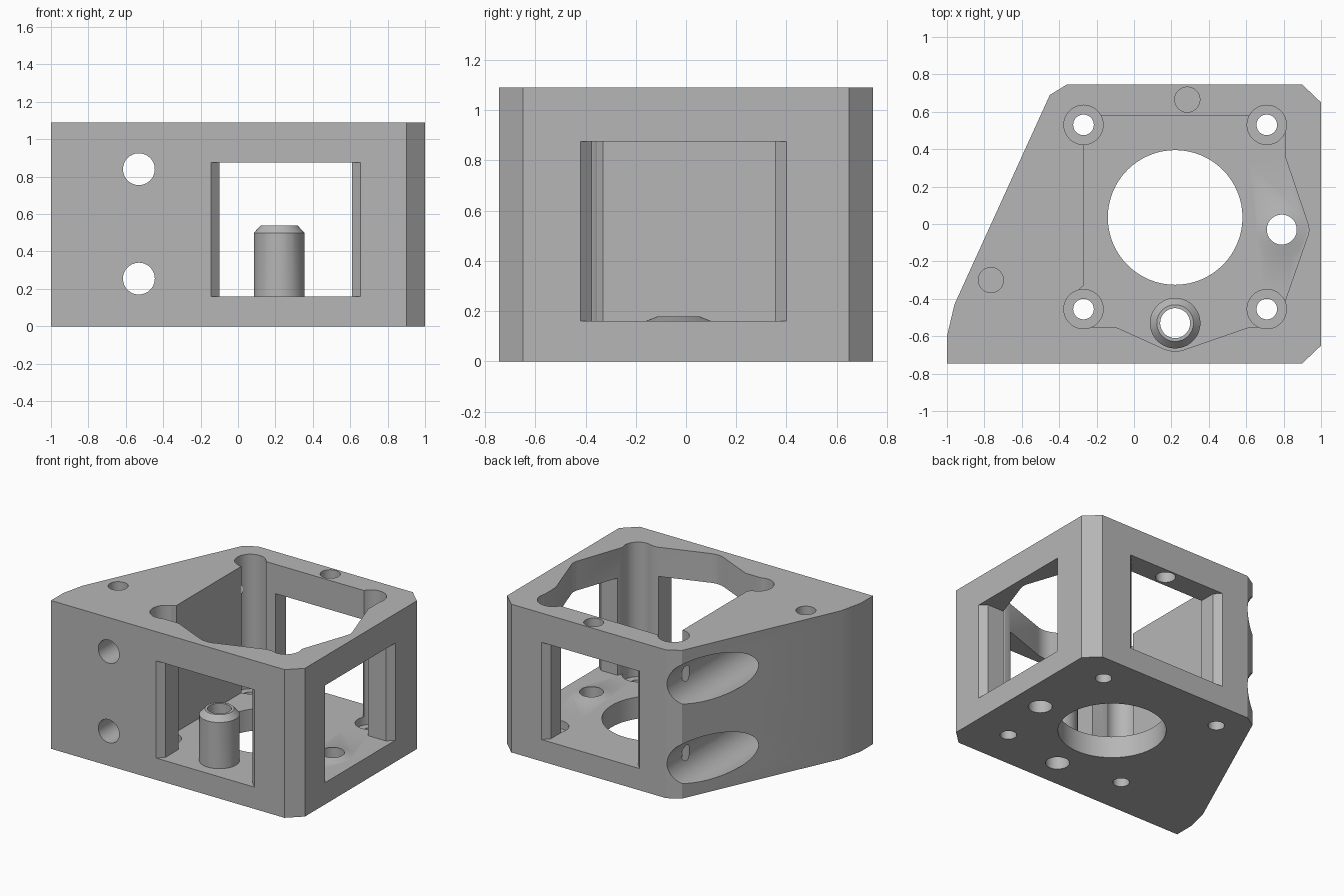
import bpy, bmesh, math
from mathutils import Matrix

cube = bpy.data.objects.get("Cube")
if cube:
    bpy.data.objects.remove(cube, do_unlink=True)

HEIGHT, FLOOR, TOP = 1.09, 0.16, 1.3

grey = bpy.data.materials.new("light grey")
grey.use_nodes = True
grey.diffuse_color = (0.47, 0.47, 0.47, 1)
grey.node_tree.nodes["Principled BSDF"].inputs["Base Color"].default_value = grey.diffuse_color


def finish(bm, name):
    bmesh.ops.recalc_face_normals(bm, faces=bm.faces)
    mesh = bpy.data.meshes.new(name)
    bm.to_mesh(mesh)
    bm.free()
    mesh.materials.append(grey)
    ob = bpy.data.objects.new(name, mesh)
    bpy.context.collection.objects.link(ob)
    return ob


def prism(name, outline, z0, z1):
    bm = bmesh.new()
    face = bm.faces.new([bm.verts.new((x, y, z0)) for x, y in outline])
    top = bmesh.ops.extrude_face_region(bm, geom=[face])["geom"]
    bmesh.ops.translate(bm, vec=(0, 0, z1 - z0),
                        verts=[v for v in top if isinstance(v, bmesh.types.BMVert)])
    return finish(bm, name)


def cylinder(name, x, y, z0, z1, r, r_top=None):
    bm = bmesh.new()
    bmesh.ops.create_cone(bm, cap_ends=True, segments=64, radius1=r,
                          radius2=r if r_top is None else r_top, depth=z1 - z0,
                          matrix=Matrix.Translation((x, y, (z0 + z1) / 2)))
    return finish(bm, name)


def bore_y(name, x, z, y0, y1, r):
    bm = bmesh.new()
    place = Matrix.Translation((x, (y0 + y1) / 2, z)) @ Matrix.Rotation(math.pi / 2, 4, "X")
    bmesh.ops.create_cone(bm, cap_ends=True, segments=64, radius1=r, radius2=r,
                          depth=y1 - y0, matrix=place)
    return finish(bm, name)


def combine(target, tool, operation="DIFFERENCE"):
    tool.hide_render = True
    mod = target.modifiers.new("combine", "BOOLEAN")
    mod.operation, mod.solver, mod.object = operation, "EXACT", tool
    bpy.ops.object.select_all(action="DESELECT")
    bpy.context.view_layer.objects.active = target
    target.select_set(True)
    bpy.ops.object.modifier_apply(modifier=mod.name)
    bpy.data.objects.remove(tool, do_unlink=True)


def arc(cx, cy, r, start, end, steps=8):
    angles = [math.radians(start + (end - start) * i / steps) for i in range(steps + 1)]
    return [(cx + r * math.cos(a), cy + r * math.sin(a)) for a in angles]


# Block with one slanted side and chamfered corners
body = prism("motor_housing", [
    (-1, -0.745), (0.9, -0.745), (1, -0.65), (1, 0.65), (0.9, 0.745),
    (-0.36, 0.745), (-0.45, 0.69), (-0.96, -0.43), (-1, -0.6)], 0, HEIGHT)

# Open cavity with pointed bulges around the front tube and the side hole
cavity = [(-0.27, 0.58), (-0.27, -0.33), (-0.305, -0.36), (-0.27, -0.55), (-0.10, -0.55)]
cavity += arc(0.22, -0.53, 0.15, 247, 293)
cavity += [(0.62, -0.55), (0.71, -0.55), (0.808, -0.455), (0.808, -0.41)]
cavity += arc(0.84, -0.03, 0.095, -18, 18, 4)
cavity += [(0.808, 0.36), (0.808, 0.53), (0.71, 0.58)]
combine(body, prism("cavity_cutter", cavity, FLOOR, TOP))

# Corner screw wells and their through holes
for x in (-0.27, 0.71):
    for y in (-0.455, 0.53):
        combine(body, cylinder("well_cutter", x, y, 0.10, TOP, 0.105))
        combine(body, cylinder("screw_cutter", x, y, -0.1, 0.3, 0.055))

# Window openings, flared at the outer edge of each side
flare, sill, lintel = 0.045, FLOOR, 0.875


def window(lo, hi, outer, inner, along_x):
    d = math.copysign(1, outer)
    lip = outer + d * 0.1
    edge = outer - d * flare
    pts = [(lo, lip), (lo, outer), (lo + flare, edge), (lo + flare, inner),
           (hi - flare, inner), (hi - flare, edge), (hi, outer), (hi, lip)]
    return prism("window_cutter", pts if along_x else [(b, a) for a, b in pts], sill, lintel)


combine(body, window(-0.145, 0.655, -0.745, -0.4, True))
combine(body, window(-0.145, 0.655, 0.745, 0.4, True))
combine(body, window(-0.42, 0.40, 1.0, 0.6, False))

# Standing tube with a chamfered rim, and a low cone around the side hole
combine(body, cylinder("tube", 0.22, -0.53, 0.12, 0.50, 0.135), "UNION")
combine(body, cylinder("tube_rim", 0.22, -0.53, 0.50, 0.54, 0.135, 0.098), "UNION")
combine(body, cylinder("side_cone", 0.79, -0.03, 0.145, 0.178, 0.17, 0.086), "UNION")

# Floor holes
for x, y, r in ((0.22, 0.035, 0.36), (0.22, -0.53, 0.08), (0.79, -0.03, 0.08)):
    combine(body, cylinder("floor_hole_cutter", x, y, -0.1, 0.7, r))

# Blind holes in the top rim
for x, y in ((0.285, 0.665), (-0.765, -0.30)):
    combine(body, cylinder("pin_cutter", x, y, 0.75, TOP, 0.067))

# Mounting bolt holes, widened where they leave the slanted side
for z in (0.255, 0.84):
    combine(body, bore_y("bolt_cutter", -0.53, z, -1, 0.9, 0.085))
    combine(body, bore_y("bolt_head_cutter", -0.53, z, -0.5, 0.9, 0.165))

bpy.ops.object.select_all(action="DESELECT")
body.select_set(True)
bpy.context.view_layer.objects.active = body
bpy.ops.object.shade_smooth_by_angle(angle=math.radians(25))
